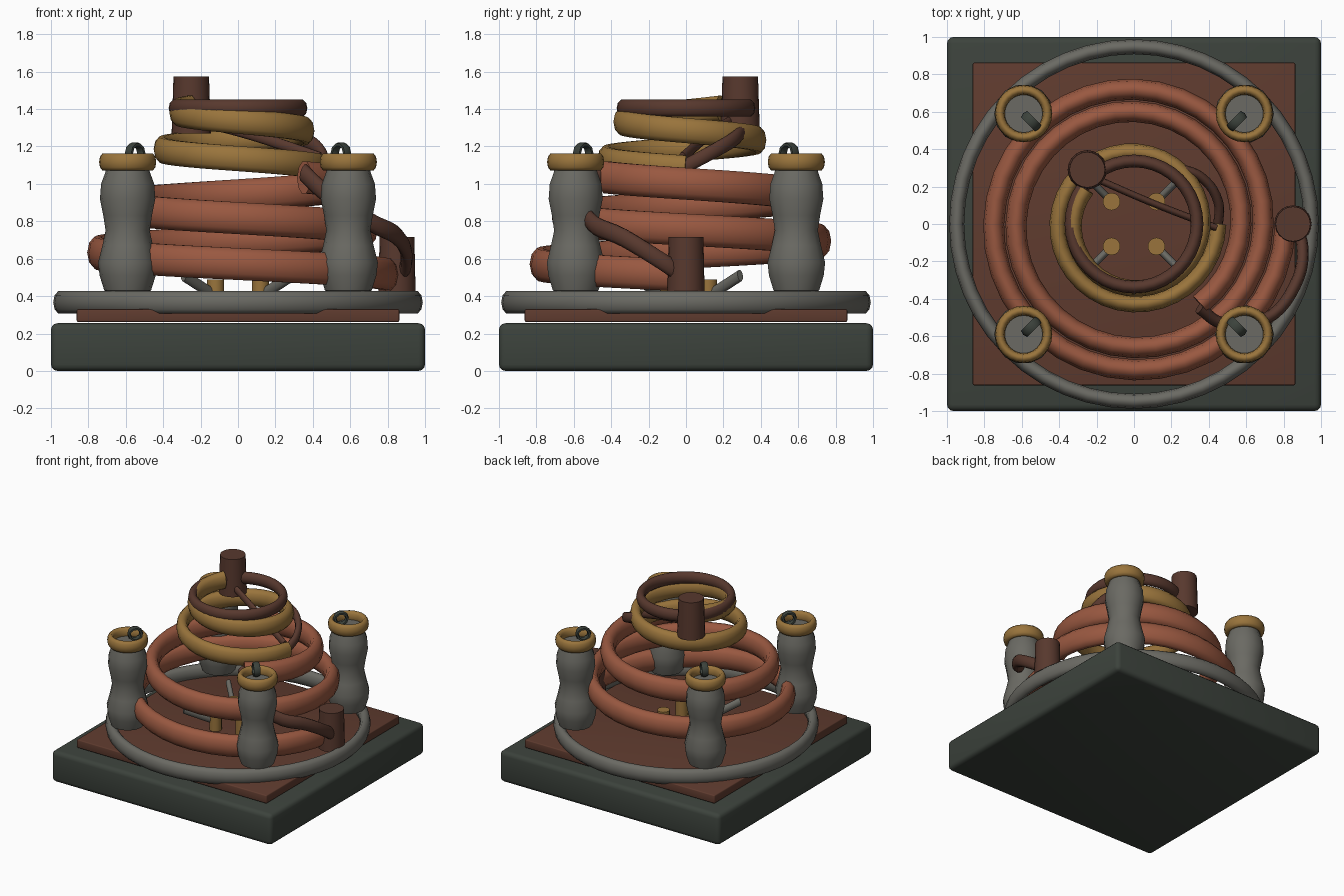
import bpy, math
from mathutils import Vector

if "Cube" in bpy.data.objects:
    bpy.data.objects.remove(bpy.data.objects["Cube"])


def mat(name, col):
    m = bpy.data.materials.new(name)
    m.diffuse_color = (*col, 1)
    m.use_nodes = True
    m.node_tree.nodes["Principled BSDF"].inputs["Base Color"].default_value = m.diffuse_color
    return m


GREEN = mat("dark green", (0.045, 0.055, 0.045))
PLATE = mat("plate brown", (0.115, 0.044, 0.028))
RED = mat("copper red", (0.32, 0.098, 0.052))
GOLD = mat("brass", (0.32, 0.175, 0.045))
GREY = mat("stone grey", (0.145, 0.143, 0.125))
BROWN = mat("wire brown", (0.097, 0.04, 0.027))
ZS = 1.6  # coils and rings are stretched upward by this factor


def finish(ob, name, m, angle=40):
    ob.name = name
    ob.data.materials.clear()
    ob.data.materials.append(m)
    bpy.ops.object.select_all(action='DESELECT')
    ob.select_set(True)
    bpy.context.view_layer.objects.active = ob
    bpy.ops.object.transform_apply(location=True, rotation=True, scale=True)
    bpy.ops.object.shade_smooth_by_angle(angle=math.radians(angle))
    return ob


def slab(name, w, z0, z1, m, bev):
    bpy.ops.mesh.primitive_cube_add(size=1, location=(0, 0, (z0 + z1) / 2))
    ob = bpy.context.object
    ob.scale = (w, w, z1 - z0)
    bpy.ops.object.transform_apply(scale=True)
    b = ob.modifiers.new("bevel", 'BEVEL')
    b.width, b.segments = bev, 3
    bpy.ops.object.modifier_apply(modifier="bevel")
    return finish(ob, name, m)


def ring(name, loc, R, r, zs, m, seg=40, sides=10, rot=None):
    bpy.ops.mesh.primitive_torus_add(location=loc, major_radius=R, minor_radius=r,
                                     major_segments=seg, minor_segments=sides)
    ob = bpy.context.object
    ob.scale.z = zs
    if rot:
        ob.rotation_euler = rot
    return finish(ob, name, m, 60)


def rod(name, loc, r0, r1, z0, z1, m, n=20):
    bpy.ops.mesh.primitive_cone_add(vertices=n, radius1=r0, radius2=r1, depth=z1 - z0,
                                    location=(loc[0], loc[1], (z0 + z1) / 2))
    return finish(bpy.context.object, name, m)


def tube(name, pts, r, m, smooth=False):
    """Sweep a round section along pts, then stretch it in z."""
    cu = bpy.data.curves.new(name, 'CURVE')
    cu.dimensions = '3D'
    cu.twist_mode = 'Z_UP'
    cu.bevel_depth, cu.bevel_resolution, cu.use_fill_caps = r, 3, True
    sp = cu.splines.new('BEZIER' if smooth else 'POLY')
    if smooth:
        sp.bezier_points.add(len(pts) - 1)
        sp.resolution_u = 5
        for b, p in zip(sp.bezier_points, pts):
            b.co = (p[0], p[1], p[2] / ZS)
            b.handle_left_type = b.handle_right_type = 'AUTO'
    else:
        sp.points.add(len(pts) - 1)
        for b, p in zip(sp.points, pts):
            b.co = (p[0], p[1], p[2] / ZS, 1)
    ob = bpy.data.objects.new(name, cu)
    bpy.context.collection.objects.link(ob)
    bpy.ops.object.select_all(action='DESELECT')
    ob.select_set(True)
    bpy.context.view_layer.objects.active = ob
    bpy.ops.object.convert(target='MESH')
    ob = bpy.context.object
    ob.scale.z = ZS
    return finish(ob, name, m, 60)


def coil(name, r0, r1, z0, z1, turns, tr, m):
    n = int(turns * 36)
    pts = []
    for i in range(n + 1):
        t = i / n
        a = -2 * math.pi * turns * t
        R = r0 + (r1 - r0) * t
        pts.append((R * math.cos(a), R * math.sin(a), z0 + (z1 - z0) * t))
    return tube(name, pts, tr, m)


def lathe(name, loc, prof, m, n=14):
    verts = [(loc[0] + r * math.cos(2 * math.pi * k / n),
              loc[1] + r * math.sin(2 * math.pi * k / n), z)
             for r, z in prof for k in range(n)]
    faces = [(i * n + k, i * n + (k + 1) % n, (i + 1) * n + (k + 1) % n, (i + 1) * n + k)
             for i in range(len(prof) - 1) for k in range(n)]
    faces.append(tuple(range(n))[::-1])
    faces.append(tuple((len(prof) - 1) * n + k for k in range(n)))
    me = bpy.data.meshes.new(name)
    me.from_pydata(verts, [], faces)
    ob = bpy.data.objects.new(name, me)
    bpy.context.collection.objects.link(ob)
    return finish(ob, name, m, 45)


# base, plate and ground ring
slab("base", 2.0, 0, 0.255, GREEN, 0.035)
slab("base_plate", 1.725, 0.262, 0.33, PLATE, 0.008)
ring("ground_ring", (0, 0, 0.367), 0.948, 0.04, 1.6, GREY, 48)

# four pillars with collar and lifting loop, plus inner pegs and struts
PROFILE = [(0.06, 0.40), (0.125, 0.43), (0.15, 0.51), (0.158, 0.58), (0.135, 0.67),
           (0.118, 0.75), (0.13, 0.83), (0.148, 0.92), (0.142, 1.0), (0.12, 1.06), (0.11, 1.10)]
for sx in (-1, 1):
    for sy in (-1, 1):
        x, y = 0.59 * sx, 0.59 * sy
        lathe("pillar", (x, y), PROFILE, GREY)
        ring("pillar_collar", (x, y, 1.117), 0.127, 0.026, 1.85, GOLD, 24)
        ring("pillar_loop", (0.55 * sx, 0.55 * sy, 1.165), 0.046, 0.014, 2.0, GREEN, 10, 6,
             (math.pi / 2, 0, math.atan2(sy, sx)))
        rod("inner_peg", (0.12 * sx, 0.12 * sy), 0.047, 0.047, 0.32, 0.49, GOLD, 14)
        tube("inner_strut", [(0.12 * sx, 0.12 * sy, 0.40), (0.29 * sx, 0.29 * sy, 0.51)],
             0.02, GREY)

# conical coils winding clockwise upward
coil("lower_coil", 0.81, 0.555, 0.51, 1.035, 2.14, 0.056, RED)
coil("upper_coil", 0.45, 0.315, 1.085, 1.405, 1.6, 0.044, GOLD)
ring("top_ring", (0, 0, 1.405), 0.337, 0.034, 1.4, BROWN)

# terminals and connecting wires
rod("lower_terminal", (0.85, 0.0), 0.1, 0.093, 0.40, 0.715, BROWN)
rod("upper_terminal", (-0.25, 0.29), 0.105, 0.095, 1.27, 1.575, BROWN)
tube("lower_wire", [(0.35, -0.45, 1.06), (0.47, -0.53, 0.95), (0.70, -0.51, 0.80),
                    (0.86, -0.33, 0.71), (0.90, -0.12, 0.58), (0.86, 0, 0.50)], 0.032, BROWN, True)
tube("upper_wire", [(0.45, -0.01, 1.09), (0.45, 0.12, 1.16), (0.36, 0.25, 1.235),
                    (0.24, 0.30, 1.28)], 0.026, BROWN, True)
tube("cross_wire", [(-0.22, 0.25, 1.34), (0.08, 0.12, 1.26), (0.44, -0.02, 1.14)], 0.019, BROWN, True)
